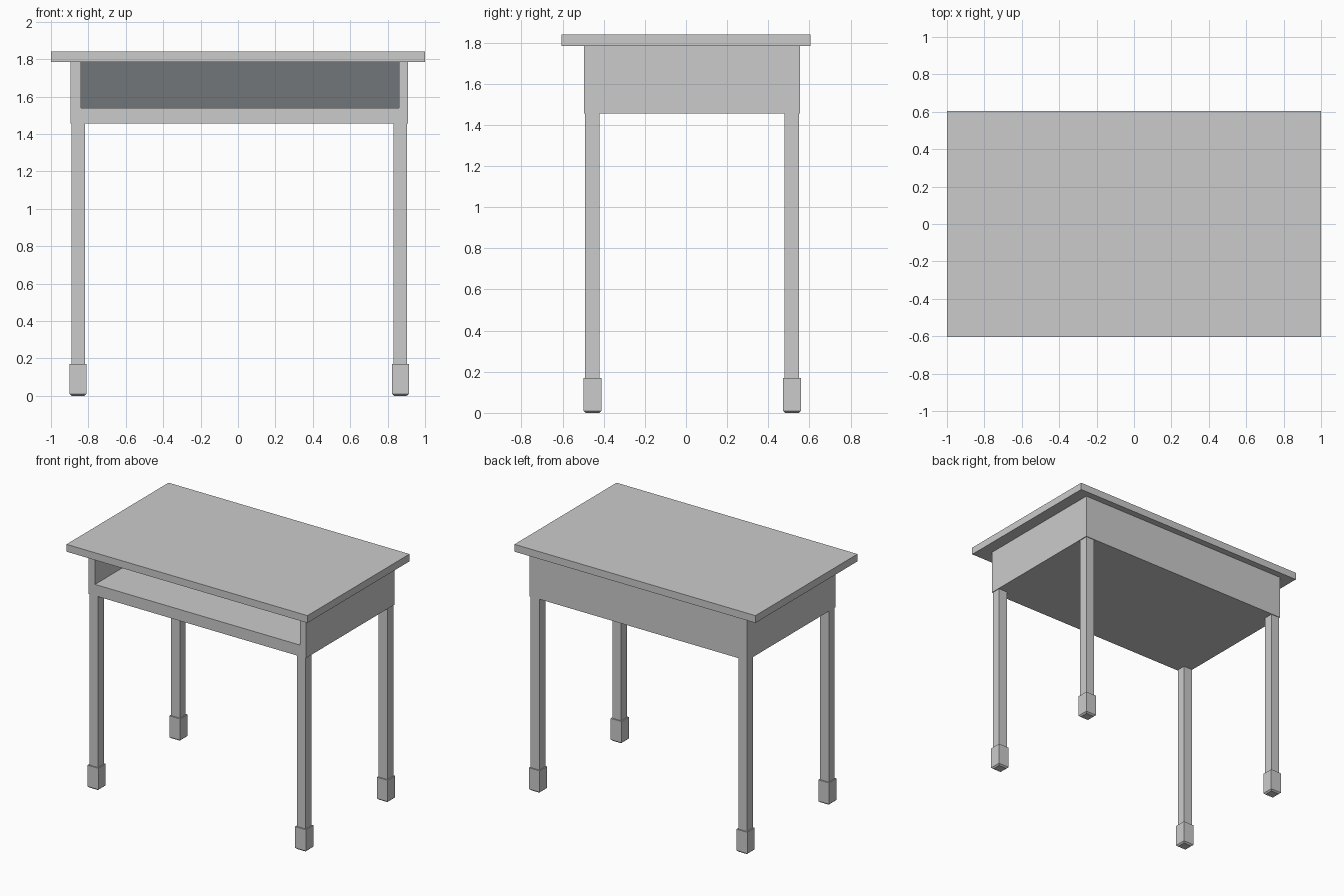
import bpy, bmesh

cube = bpy.data.objects.get("Cube")
if cube:
    bpy.data.objects.remove(cube, do_unlink=True)


def material(name, rgb):
    m = bpy.data.materials.new(name)
    m.use_nodes = True
    m.diffuse_color = (*rgb, 1)
    m.node_tree.nodes["Principled BSDF"].inputs["Base Color"].default_value = (*rgb, 1)
    return m


grey = material("light grey", (0.6, 0.6, 0.6))
slate = material("dark slate", (0.165, 0.18, 0.19))


def box(name, x, y, z, mat=grey, taper=1.0):
    """Box from (min, max) ranges; taper scales the bottom face."""
    bm = bmesh.new()
    bmesh.ops.create_cube(bm, size=1)
    for v in bm.verts:
        s = taper if v.co.z < 0 else 1
        v.co.x = sum(x) / 2 + v.co.x * s * (x[1] - x[0])
        v.co.y = sum(y) / 2 + v.co.y * s * (y[1] - y[0])
        v.co.z = z[0] if v.co.z < 0 else z[1]
    mesh = bpy.data.meshes.new(name)
    bm.to_mesh(mesh)
    bm.free()
    mesh.materials.append(mat)
    obj = bpy.data.objects.new(name, mesh)
    bpy.context.collection.objects.link(obj)
    return obj


def around(c, half):
    return (c - half, c + half)


# Table top
box("table_top", (-1, 1), (-0.605, 0.605), (1.785, 1.84))

# Storage compartment, open at the front and closed above by the top
body = box("compartment", (-0.895, 0.91), (-0.495, 0.555), (1.455, 1.785))
cutter = box("compartment_cutter", (-0.84, 0.86), (-0.7, 0.5), (1.54, 1.9))
cutter.hide_render = True
cutter.hide_viewport = True
cut = body.modifiers.new("opening", "BOOLEAN")
cut.operation = "DIFFERENCE"
cut.solver = "EXACT"
cut.object = cutter

# Dark panel at the back of the compartment
box("compartment_back_panel", (-0.84, 0.86), (0.493, 0.5), (1.54, 1.785), slate)

# Legs with block feet and small bevelled soles
for side, cx in (("right", -0.855), ("left", 0.868)):
    for end, cy in (("front", -0.455), ("back", 0.515)):
        tag = f"{end}_{side}"
        box(f"leg_{tag}", around(cx, 0.036), around(cy, 0.035), (0.17, 1.455))
        box(f"foot_{tag}", around(cx, 0.045), around(cy, 0.044), (0.01, 0.17))
        box(f"sole_{tag}", around(cx, 0.045), around(cy, 0.044), (0, 0.01), taper=0.75)
